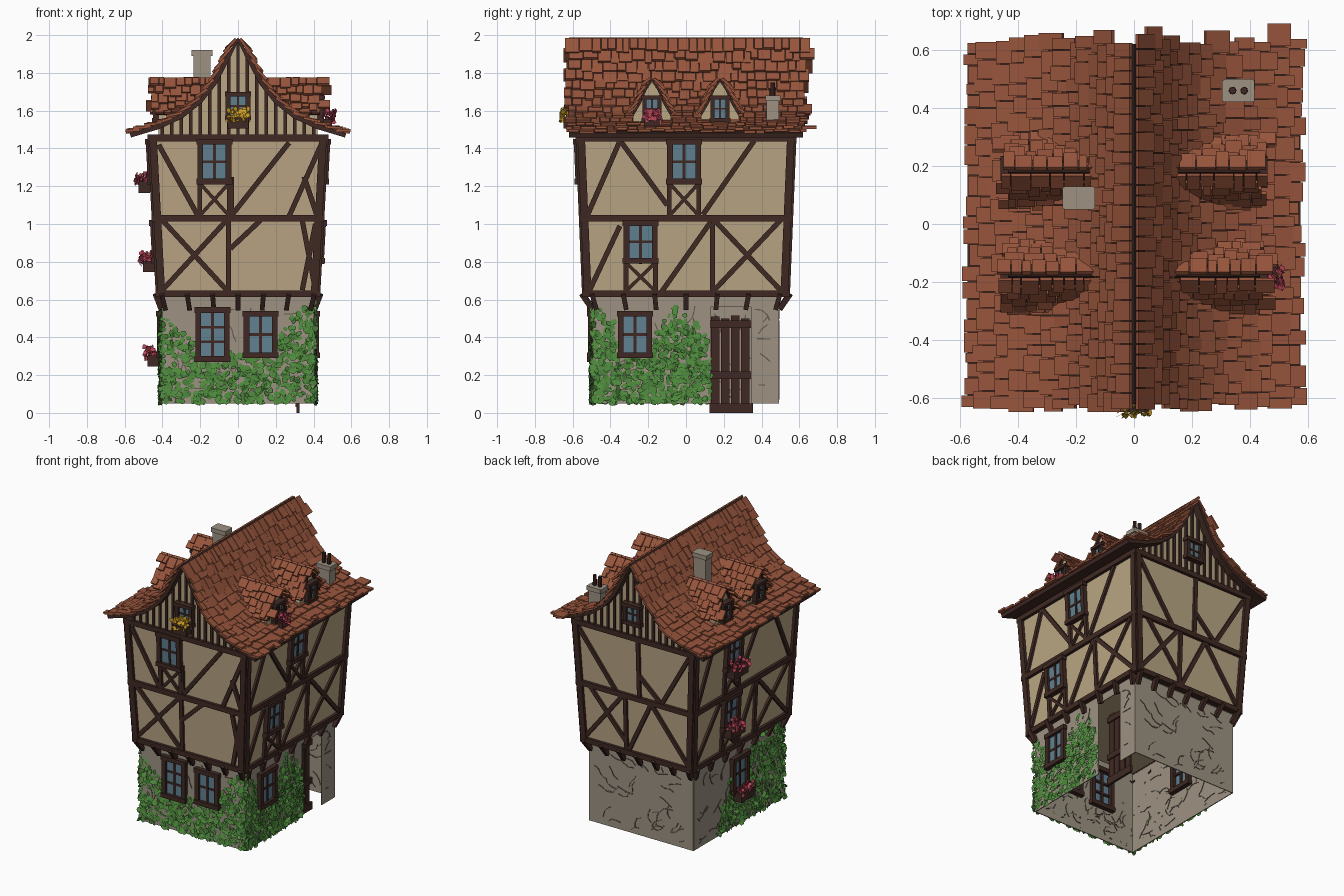
import bpy, bmesh, math, random
from mathutils import Vector as V, Matrix

random.seed(7)
rnd = random.uniform
if "Cube" in bpy.data.objects:
    bpy.data.objects.remove(bpy.data.objects["Cube"], do_unlink=True)


def material(name, r, g, b):
    m = bpy.data.materials.new(name)
    m.use_nodes = True
    m.diffuse_color = (r, g, b, 1)
    m.node_tree.nodes["Principled BSDF"].inputs["Base Color"].default_value = (r, g, b, 1)
    return m


TILE = material("roof_clay", .31, .09, .045)
WOOD = material("dark_timber", .05, .022, .017)
PLASTER = material("cream_plaster", .49, .38, .23)
STONE = material("grey_stone", .34, .29, .225)
CRACK = material("stone_joint", .13, .105, .08)
LEAF = material("ivy_green", .075, .25, .045)
GLASS = material("window_blue", .12, .22, .29)
PINK = material("pink_bloom", .5, .06, .1)
YELLOW = material("yellow_bloom", .65, .36, .02)


def finish(name, bm, mat, thick=0):
    bmesh.ops.recalc_face_normals(bm, faces=bm.faces)
    me = bpy.data.meshes.new(name)
    bm.to_mesh(me)
    bm.free()
    me.materials.append(mat)
    ob = bpy.data.objects.new(name, me)
    bpy.context.collection.objects.link(ob)
    if thick:
        mod = ob.modifiers.new("thickness", "SOLIDIFY")
        mod.thickness, mod.offset = thick, 0


def bar(bm, a, b, w, d, n):
    """Box running from a to b, w wide, d deep along n."""
    ax = b - a
    n = (n - ax * (n.dot(ax) / ax.length_squared)).normalized()
    s = n.cross(ax).normalized()
    m = Matrix((s * w, n * d, ax)).transposed().to_4x4()
    m.translation = (a + b) / 2
    bmesh.ops.create_cube(bm, size=1, matrix=m)


def petal(bm, c, n, r):
    """Small flat leaf facing n."""
    q = n.to_track_quat("Z", "Y")
    k = rnd(0, 6)
    vs = [bm.verts.new(c + q @ V((math.cos(i + k), math.sin(i + k), 0)) * r * rnd(.75, 1.1))
          for i in range(6)]
    bm.faces.new(vs)


# Wall coordinates: side, distance along the wall, height, offset outward
NORMAL = {"front": V((0, -1, 0)), "back": V((0, 1, 0)), "right": V((1, 0, 0)), "left": V((-1, 0, 0))}


def extents(z):
    t = (z - .62) / .84
    return (.4, .49) if z < .6 else (.415 + .045 * t, .53 + .035 * t)


def P(s, u, z, o=0):
    dx, dy = extents(z)
    n = NORMAL[s]
    return n * ((dx if n.x else dy) + o) + V((0, u, z) if n.x else (u, 0, z))


def half(s, z):
    return extents(z)[1 if NORMAL[s].x else 0]


# Ground floor walls, with a doorway on the right side and an open underside
bm = bmesh.new()
for s, u0, u1, z0 in (("front", -.4, .4, .05), ("back", -.4, .4, .05), ("left", -.49, .49, .05),
                      ("right", -.49, .13, .05), ("right", .345, .49, .05), ("right", .13, .345, .56)):
    u = (u0 + u1) / 2
    a, b = P(s, u, z0), P(s, u, .59) + V((0, 0, .03))
    bar(bm, a, b, u1 - u0, .006, NORMAL[s])
finish("stone_walls", bm, STONE)

# Stone joints showing as thin wandering strips
bm = bmesh.new()
for s in NORMAL:
    for i in range(38):
        h = half(s, 0) - .04
        u, z, ang = rnd(-h, h), rnd(.09, .55), rnd(-1.2, 1.2)
        for k in range(3):
            u2, z2 = u + .035 * math.cos(ang), z + .035 * math.sin(ang)
            inside = abs(u2) < h and .07 < z2 < .57
            if inside and not (s == "right" and .08 < u2 < .4):
                bar(bm, P(s, u, z), P(s, u2, z2), .006, .012, NORMAL[s])
            u, z, ang = u2, z2, ang + rnd(-.8, .8)
finish("stone_joints", bm, CRACK)

# Flared upper storeys
bm = bmesh.new()
for z in (.62, 1.46):
    dx, dy = extents(z)
    for x in (-dx, dx):
        for y in (-dy, dy):
            bm.verts.new((x, y, z))
bmesh.ops.convex_hull(bm, input=bm.verts)
finish("upper_storeys", bm, PLASTER)

# Windows, with optional cross-braced panel and planter
frames, panes, timber = bmesh.new(), bmesh.new(), bmesh.new()
planters, pink, yellow = bmesh.new(), bmesh.new(), bmesh.new()
holes = []


def line(bm, s, u0, z0, u1, z1, w=.03, d=.035, o=0):
    bar(bm, P(s, u0, z0, o), P(s, u1, z1, o), w, d, NORMAL[s])


def window(s, u, z0, z1, w, rows=2, o=0, floor=0, bloom=None, t=.03):
    h = w / 2
    holes.append((s, u - h, u + h, z0, z1))
    line(panes, s, u, z0 + .01, u, z1 - .01, w - .02, .02, o + .004)
    for e in (-1, 1):
        line(frames, s, u + e * (h - t / 2), z0, u + e * (h - t / 2), z1, t, .06, o)
    for z in (z0 + t / 2, z1 - t / 2):
        line(frames, s, u - h - .005, z, u + h + .005, z, t, .07, o)
    line(frames, s, u, z0, u, z1, t * .5, .04, o)
    for i in range(1, rows):
        z = z0 + t + (z1 - z0 - 2 * t) * i / rows
        line(frames, s, u - h, z, u + h, z, t * .45, .038, o)
    if floor:
        for e in (-1, 1):
            line(timber, s, u + e * (h - .012), floor, u + e * (h - .012), z0, .025)
            line(timber, s, u - e * h * .8, floor + .01, u + e * h * .8, z0, .018, .03)
    if bloom:
        line(planters, s, u - h * .85, z0 - .015, u + h * .85, z0 - .015, .06, .06, o + .05)
        for i in range(70):
            c = P(s, u + rnd(-1, 1) * h * .85, z0 + .025 + rnd(-.03, .035), o + .055 + rnd(-.04, .04))
            petal(bloom, c, V((rnd(-1, 1), rnd(-1, 1), rnd(-.3, 1))) + NORMAL[s], .015)


window("front", -.135, .27, .56, .18, 3)
window("front", .12, .29, .54, .18)
window("front", -.125, 1.21, 1.45, .18, 2, 0, 1.04)
window("front", 0, 1.55, 1.7, .13, 2, 0, 0, yellow, .025)
window("back", 0, 1.55, 1.7, .13, 2, 0, 0, None, .025)
window("right", -.27, .29, .54, .18)
window("right", -.24, .79, 1.02, .18, 2, 0, .64)
window("right", -.01, 1.21, 1.45, .18, 2, 0, 1.04)
window("left", 0, .29, .54, .18, 2, 0, 0, pink)
window("left", .14, .79, 1.02, .18, 2, 0, .64, pink)
window("left", .14, 1.21, 1.45, .18, 2, 0, 1.04, pink)
for s in ("left", "right"):
    for y in (-.18, .18):
        window(s, y, 1.54, 1.68, .1, 2, -.045, 0, pink if s == "right" and y < 0 else None, .02)

# Timber frame: floor beams, corner posts, corbels and braces
for s in NORMAL:
    for z in (.63, 1.03, 1.455):
        h = half(s, z) + .015
        line(timber, s, -h, z, h, z, .035, .04)
    for e in (-1, 1):
        line(timber, s, e * (half(s, .62) - .01), .62, e * (half(s, 1.46) - .01), 1.46, .04, .04)
    for i in range(7):
        u = (i / 3 - 1) * (half(s, 0) - .015)
        bar(timber, P(s, u, .55, .005), P(s, u * 1.05, .63, .02), .025, .03, NORMAL[s])
braces = {
    "front": [(-.05, .64, -.05, 1.03), (-.4, .65, -.06, 1.02), (-.4, 1.02, -.06, .65), (-.04, .87, .12, 1.02),
              (.34, 1.02, .41, .65), (.41, 1.0, .34, .65), (-.42, 1.42, -.21, 1.04), (.27, 1.43, -.03, 1.05),
              (.44, 1.42, .27, 1.04), (.35, 1.25, .42, 1.04), (-.035, 1.04, -.035, 1.25)],
    "back": [(.08, .64, .08, 1.03), (.1, 1.02, .4, .65), (.08, .7, .35, 1.02), (-.4, .65, -.12, 1.02),
             (.06, .65, -.12, 1.02), (-.03, 1.04, -.03, 1.45), (-.42, 1.42, -.2, 1.04),
             (-.03, 1.2, -.2, 1.04), (.43, 1.42, .15, 1.04)],
    "right": [(.14, .64, .14, 1.03), (.15, .65, .5, 1.02), (.15, 1.02, .5, .65), (.13, 1.01, -.13, .64),
              (-.51, .65, -.35, .99), (-.52, 1.05, -.35, 1.44), (-.34, 1.43, -.1, 1.1), (.36, 1.44, .09, 1.05)],
    "left": [(-.14, .64, -.14, 1.03), (-.15, .65, -.5, 1.02), (-.15, 1.02, -.5, .65), (-.13, 1.01, .04, .66),
             (.51, .65, .26, 1.0), (.52, 1.05, .36, 1.44), (.04, 1.12, -.14, 1.43), (-.5, 1.05, -.3, 1.44)]}
for s, segs in braces.items():
    for a, b, c, d in segs:
        line(timber, s, a, b, c, d, .027, .03)

# Roof profiles: distance from the ridge and height
ROOF = [(0, 1.975), (.06, 1.87), (.125, 1.745), (.2, 1.65), (.3, 1.57), (.42, 1.515), (.57, 1.47)]
DORMER = [(0, 1.765), (.035, 1.71), (.065, 1.64), (.1, 1.58)]


def sample(prof, d):
    for (h0, z0), (h1, z1) in zip(prof, prof[1:]):
        seg = V((h1 - h0, z1 - z0))
        if d <= seg.length or (h1, z1) == prof[-1]:
            return V((h0, z0)) + seg.normalized() * d, seg.normalized()
        d -= seg.length


def sheet(bm, prof, place, l0, l1):
    for e in (-1, 1):
        for (a, b), (c, d) in zip(prof, prof[1:]):
            bm.faces.new([bm.verts.new(place(*p)) for p in
                          ((e * a, l0, b), (e * c, l0, d), (e * c, l1, d), (e * a, l1, b))])
    bmesh.ops.remove_doubles(bm, verts=bm.verts, dist=.0001)


def tiles(bm, prof, place, l0, l1, row, width):
    total = sum((V(b) - V(a)).length for a, b in zip(prof, prof[1:]))
    for e in (-1, 1):
        for i in range(math.ceil(total / row)):
            at = l0 + rnd(-.02, .01)
            while at < l1:
                w = width * rnd(.6, 1.4)
                top, t = sample(prof, i * row)
                low, t = sample(prof, min((i + 1.25) * row, total) + rnd(-.012, .018))
                n = V((-t.y, t.x))
                top, low = top + n * .012, low + n * rnd(.02, .034)
                mid = at + w / 2
                bar(bm, place(e * top.x, mid, top.y), place(e * low.x, mid, low.y), w - .003, .014,
                    place(e * n.x, 0, n.y) - place(0, 0, 0))
                at += w


def prism(bm, prof, place, l0, l1, bottom, reach):
    pts = [(h, z - .01) for h, z in prof if h < reach]
    ring = [(-h, z) for h, z in pts[::-1]] + pts[1:]
    ring += [(pts[-1][0], bottom), (-pts[-1][0], bottom)]
    ends = [[bm.verts.new(place(h, l, z)) for h, z in ring] for l in (l0, l1)]
    for end in ends:
        bm.faces.new(end)
    for i in range(len(ring)):
        bm.faces.new((ends[0][i - 1], ends[0][i], ends[1][i], ends[1][i - 1]))


# Main roof and gables, then the four dormers
roof, clay, gable, dormers = bmesh.new(), bmesh.new(), bmesh.new(), bmesh.new()
along_y = lambda h, l, z: V((h, l, z))
sheet(roof, ROOF, along_y, -.62, .62)
tiles(clay, ROOF, along_y, -.63, .62, .062, .058)
prism(gable, ROOF, along_y, -.566, .566, 1.45, .45)
for sx in (-1, 1):
    for y in (-.18, .18):
        place = lambda h, l, z: V((sx * l, y + h, z))
        part = bmesh.new()
        sheet(part, DORMER, place, .12, .435)
        finish("dormer_underside", part, WOOD, .012)
        tiles(clay, DORMER, place, .12, .43, .045, .05)
        prism(dormers, DORMER, place, .15, .42, 1.48, .2)
finish("roof_underside", roof, WOOD, .025)
finish("roof_tiles", clay, TILE)
finish("gable_walls", gable, PLASTER)
finish("dormer_walls", dormers, PLASTER)

# Upright gable battens
for s in ("front", "back"):
    for i in range(-8, 9):
        u = i * .05
        top = min(z0 + (z1 - z0) * (abs(u) - h0) / (h1 - h0) for (h0, z0), (h1, z1) in zip(ROOF, ROOF[1:])
                  if h0 <= abs(u) <= h1)
        bar(timber, V((u, NORMAL[s].y * .568, 1.46)), V((u, NORMAL[s].y * .568, top)), .018, .02, NORMAL[s])
finish("timber_frame", timber, WOOD)
finish("window_frames", frames, WOOD)
finish("window_panes", panes, GLASS)
finish("planter_boxes", planters, WOOD)
finish("pink_flowers", pink, PINK)
finish("yellow_flowers", yellow, YELLOW)

# Chimneys and pots
stack, pots = bmesh.new(), bmesh.new()
Y = V((0, 1, 0))
for x, y, z0, z1 in ((.36, .46, 1.49, 1.68), (-.19, .09, 1.6, 1.92)):
    bar(stack, V((x, y, z0)), V((x, y, z1)), .09, .065, Y)
    for e in (-1, 1):
        bar(stack, V((x + e * .05, y, z1 - .03)), V((x + e * .05, y, z1)), .012, .075, Y)
        bar(stack, V((x, y + e * .034, z1 - .03)), V((x, y + e * .034, z1)), .1, .012, Y)
for x in (.34, .38):
    bmesh.ops.create_cone(pots, segments=8, radius1=.014, radius2=.012, depth=.1, cap_ends=True,
                          matrix=Matrix.Translation((x, .46, 1.7)))
finish("chimneys", stack, STONE)
finish("chimney_pots", pots, WOOD)

# Recessed plank door
bm = bmesh.new()
X = V((1, 0, 0))
for i, z in enumerate((.51, .5, .515, .5)):
    y = .155 + i * .053
    bar(bm, V((.31, y, .03)), V((.31, y, z)), .046, .012, X)
for z, w in ((.025, .05), (.2, .04), (.47, .04)):
    bar(bm, V((.318, .125, z)), V((.318, .355, z)), w, .016, X)
finish("door", bm, WOOD)

# Ivy leaves below a ragged upper line
bm = bmesh.new()
growth = {"front": [(-.41, .52), (-.28, .42), (0, .3), (.1, .34), (.25, .42), (.33, .55), (.41, .62)],
          "right": [(-.5, .58), (-.38, .45), (-.17, .42), (-.05, .56), (.03, .5), (.13, .33)],
          "left": [(-.5, .6), (-.3, .57), (-.1, .52), (.1, .4), (.25, .1)]}
for s, edge in growth.items():
    for i in range(1100):
        u, z = rnd(edge[0][0], edge[-1][0]), rnd(.055, .6)
        top = next(z0 + (z1 - z0) * (u - a) / (b - a) for (a, z0), (b, z1) in zip(edge, edge[1:]) if u <= b)
        hidden = any(s == k and a < u < b and c < z < d for k, a, b, c, d in holes)
        if z < top + rnd(-.05, .03) and not hidden:
            n = NORMAL[s] + V((rnd(-.5, .5), rnd(-.5, .5), rnd(-.1, .6)))
            petal(bm, P(s, u, z, rnd(.004, .016)), n, rnd(.014, .022))
finish("ivy", bm, LEAF)
